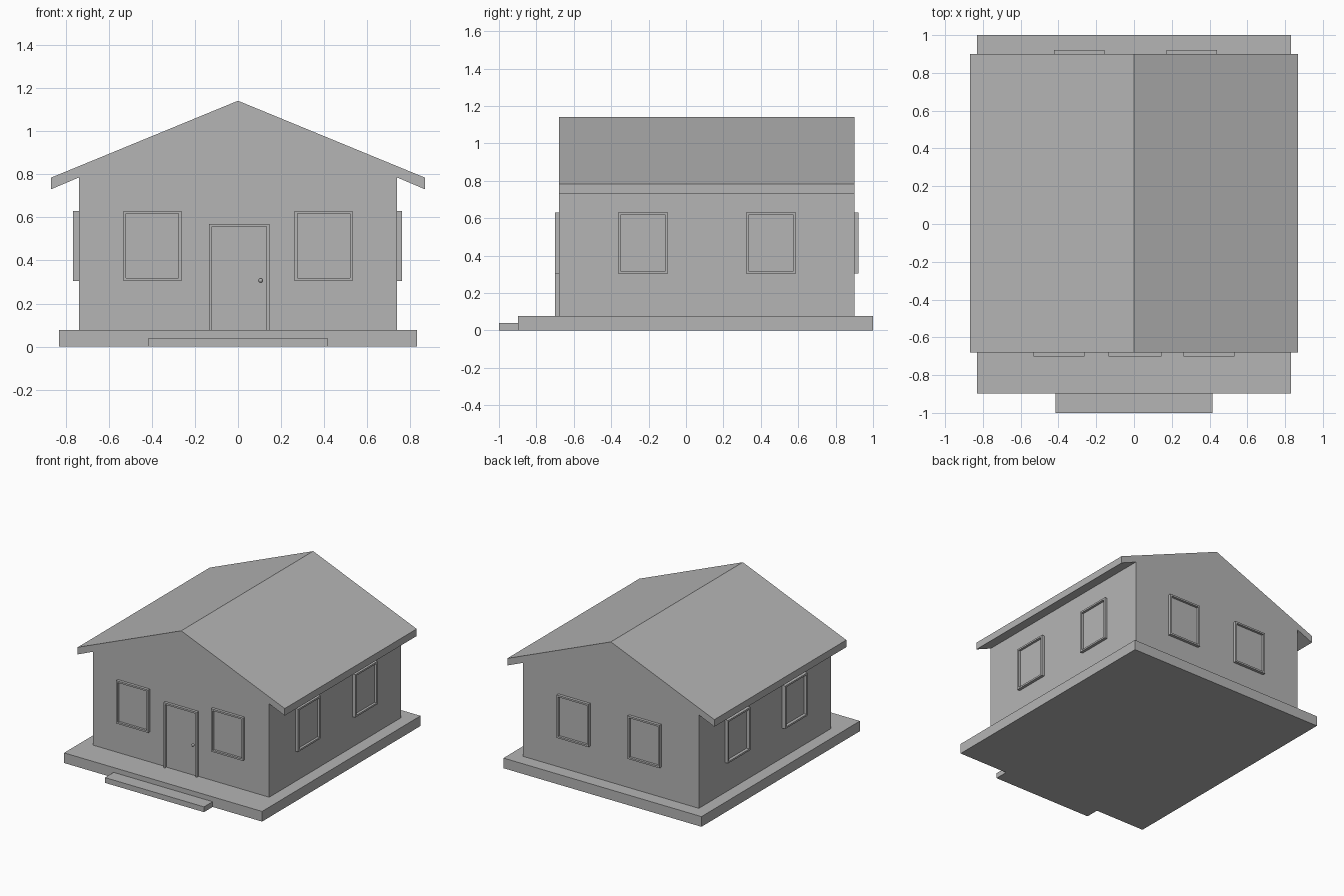
import bpy, bmesh
from math import pi
from mathutils import Matrix, Vector

old = bpy.data.objects.get("Cube")
if old:
    bpy.data.objects.remove(old, do_unlink=True)

GREY = (0.46, 0.46, 0.46, 1)
mat = bpy.data.materials.new("plain grey")
mat.use_nodes = True
mat.diffuse_color = GREY
mat.node_tree.nodes["Principled BSDF"].inputs["Base Color"].default_value = GREY

FRONT, BACK, SIDE = -0.68, 0.9, 0.738
SLAB_TOP = 0.077


def finish(name, bm):
    bmesh.ops.recalc_face_normals(bm, faces=bm.faces)
    me = bpy.data.meshes.new(name)
    bm.to_mesh(me)
    bm.free()
    me.materials.append(mat)
    ob = bpy.data.objects.new(name, me)
    bpy.context.collection.objects.link(ob)
    return ob


def add_box(bm, lo, hi):
    lo, hi = Vector(lo), Vector(hi)
    m = Matrix.Translation((lo + hi) / 2) @ Matrix.Diagonal((*(hi - lo), 1))
    bmesh.ops.create_cube(bm, size=1, matrix=m)


def box(name, lo, hi):
    bm = bmesh.new()
    add_box(bm, lo, hi)
    return finish(name, bm)


def prism(name, profile, start, depth, matrix=None):
    """Extrude an (x, z) outline along +y."""
    bm = bmesh.new()
    face = bm.faces.new([bm.verts.new((x, start, z)) for x, z in profile])
    out = bmesh.ops.extrude_face_region(bm, geom=[face])
    verts = [v for v in out["geom"] if isinstance(v, bmesh.types.BMVert)]
    bmesh.ops.translate(bm, verts=verts, vec=(0, depth, 0))
    if matrix:
        bm.transform(matrix)
    return finish(name, bm)


def frame_ring(name, x0, x1, z0, z1, depth, wall, border=0.013, sill=True):
    """Raised border on a wall whose outside is local -y."""
    b = border
    if sill:
        bm = bmesh.new()
        outer = [(x0, z0), (x1, z0), (x1, z1), (x0, z1)]
        inner = [(x0 + b, z0 + b), (x1 - b, z0 + b), (x1 - b, z1 - b), (x0 + b, z1 - b)]
        rings = [[bm.verts.new((x, y, z)) for x, z in loop]
                 for loop, y in ((outer, 0), (outer, -depth), (inner, -depth), (inner, 0))]
        for i in range(4):
            for r in range(4):
                a, c = rings[r], rings[(r + 1) % 4]
                j = (i + 1) % 4
                bm.faces.new((a[i], a[j], c[j], c[i]))
        bm.transform(wall)
        return finish(name, bm)
    # Door casing: two jambs and a head in one outline
    outline = [(x0, z0), (x0, z1), (x1, z1), (x1, z0),
               (x1 - b, z0), (x1 - b, z1 - b), (x0 + b, z1 - b), (x0 + b, z0)]
    return prism(name, outline, -depth, depth, wall)


def panel(name, x0, x1, z0, z1, wall):
    ob = box(name, (x0, -0.004, z0), (x1, 0.002, z1))
    ob.data.transform(wall)


def window(name, x0, x1, depth, wall):
    z0, z1, b = 0.305, 0.63, 0.013
    frame_ring(name + "_frame", x0, x1, z0, z1, depth, wall)
    panel(name + "_pane", x0 + b, x1 - b, z0 + b, z1 - b, wall)


# Base slab and entrance step
box("base_slab", (-0.83, -0.897, 0), (0.83, 1, SLAB_TOP))
box("entrance_step", (-0.415, -1, 0), (0.415, -0.897, 0.04))

# House body: walls, gables and overhanging roof in one outline
half = [(SIDE, SLAB_TOP), (SIDE, 0.785), (0.868, 0.73), (0.868, 0.784)]
outline = half + [(0, 1.141)] + [(-x, z) for x, z in reversed(half)]
prism("house_body", outline, FRONT, BACK - FRONT)

# Wall frames, each facing outward along local -y
front = Matrix.Translation((0, FRONT, 0))
back = Matrix.Translation((0, BACK, 0)) @ Matrix.Rotation(pi, 4, "Z")
left = Matrix.Translation((SIDE, 0, 0)) @ Matrix.Rotation(pi / 2, 4, "Z")
right = Matrix.Translation((-SIDE, 0, 0)) @ Matrix.Rotation(-pi / 2, 4, "Z")

# Windows
window("front_right_window", -0.532, -0.263, 0.021, front)
window("front_left_window", 0.263, 0.532, 0.021, front)
window("back_left_window", -0.44, -0.172, 0.022, back)
window("back_right_window", 0.155, 0.423, 0.022, back)
window("left_front_window", -0.364, -0.096, 0.022, left)
window("left_rear_window", 0.32, 0.588, 0.022, left)
window("right_front_window", 0.096, 0.364, 0.027, right)
window("right_rear_window", -0.588, -0.32, 0.027, right)

# Door with casing and knob
frame_ring("door_frame", -0.134, 0.146, SLAB_TOP, 0.57, 0.021, front, sill=False)
panel("door", -0.121, 0.133, SLAB_TOP, 0.557, front)
bm = bmesh.new()
bmesh.ops.create_uvsphere(bm, u_segments=16, v_segments=10, radius=0.01,
                          matrix=Matrix.Translation((0.105, FRONT - 0.009, 0.307)))
for f in bm.faces:
    f.smooth = True
finish("door_knob", bm)
